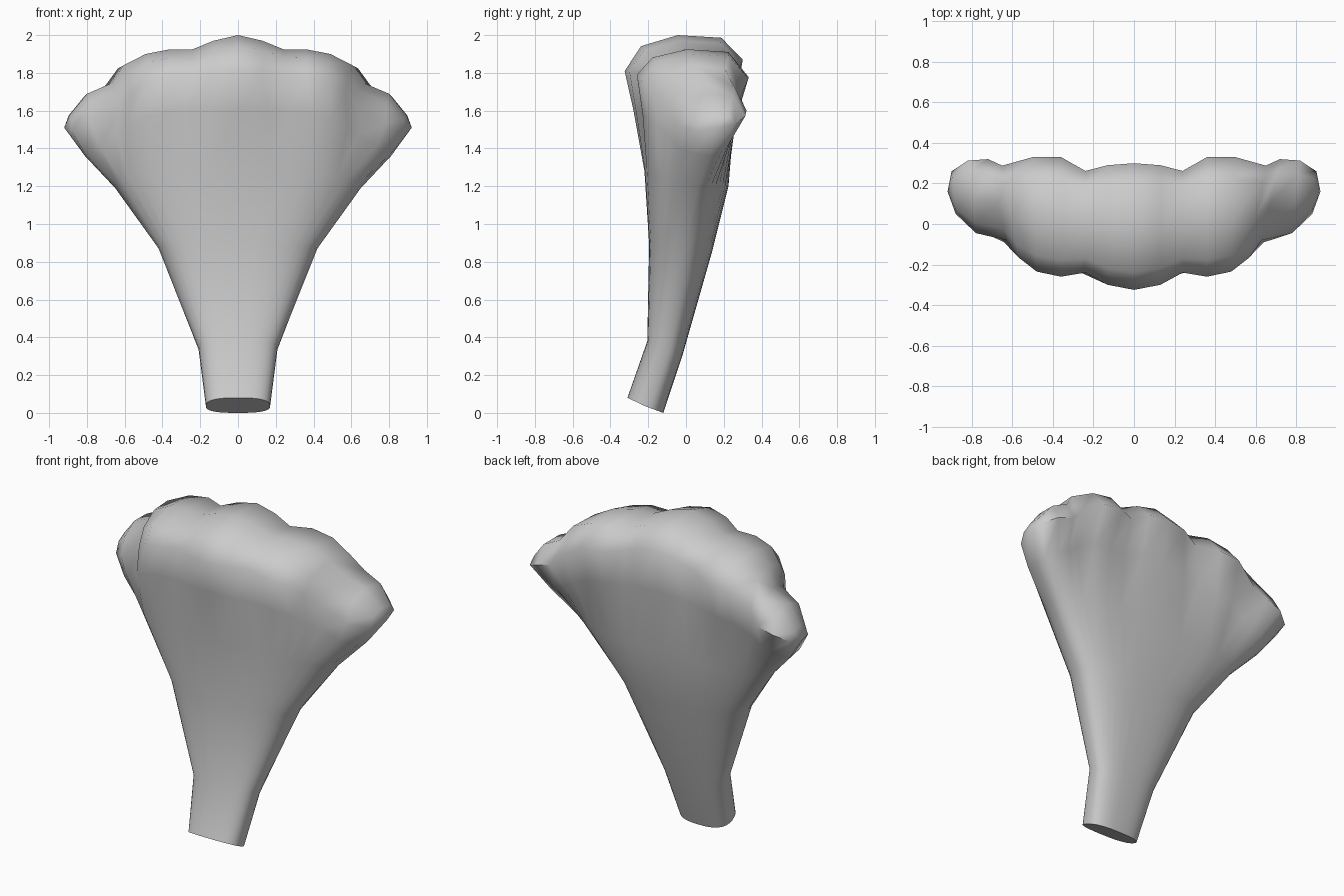
import bpy, bmesh
from math import sin, cos, pi, copysign
from mathutils import Vector

if "Cube" in bpy.data.objects:
    bpy.data.objects.remove(bpy.data.objects["Cube"])

# Lobed rim, right half, from the centre to the side tip: (x, y, z)
front_rim = [(0, -.325, 1.81), (.13, -.30, 1.81), (.24, -.24, 1.80), (.36, -.26, 1.79),
             (.48, -.235, 1.76), (.57, -.165, 1.70), (.63, -.08, 1.62), (.78, -.045, 1.53),
             (.88, .05, 1.49), (.92, .16, 1.51)]
back_rim = [(0, .30, 1.87), (.13, .29, 1.85), (.24, .262, 1.80), (.36, .33, 1.78),
            (.50, .33, 1.77), (.65, .288, 1.67), (.72, .32, 1.60), (.82, .313, 1.57),
            (.90, .26, 1.53)]
# Height of the crest above each pair of rim points
crest = [2.0, 1.97, 1.925, 1.925, 1.90, 1.84, 1.745, 1.69, 1.58]
N = len(front_rim) - 1


def whole_ring(front, back):
    """Closed ring from a mirrored right half."""
    right = [Vector(p) for p in front + back[::-1]]
    left = [Vector((-p.x, p.y, p.z)) for p in right[-2:0:-1]]
    return right + left


def stem_ring(a, yf, yb, ye, zf, zb, ze, e):
    """Rounded section: half width, then y and z at the front, back and side."""
    def pt(i, y, z):
        t = i / N * pi / 2
        c = max(cos(t), 0) ** e
        return (a * max(sin(t), 0) ** e, ye + (y - ye) * c, ze + (z - ze) * c)
    return whole_ring([pt(i, yf, zf) for i in range(N + 1)],
                      [pt(i, yb, zb) for i in range(N)])


rim = whole_ring(front_rim, back_rim)
under = stem_ring(.81, -.275, .255, .11, 1.57, 1.50, 1.38, .8)
neck = [u.lerp(Vector((r.x * .89, r.y * .87, r.z - .17)), .5) for u, r in zip(under, rim)]
for p in neck:
    if abs(p.x) > .78:
        p.x = copysign(.81, p.x)
        p.z = min(p.z, 1.38)

rings = [
    stem_ring(.17, -.31, -.12, -.215, .08, 0, .035, .75),
    stem_ring(.21, -.205, -.02, -.11, .38, .30, .345, .75),
    stem_ring(.42, -.195, .14, -.01, .89, .86, .87, .8),
    stem_ring(.65, -.22, .225, .06, 1.28, 1.20, 1.19, .8),
    neck,
    rim,
]

bm = bmesh.new()
loops = [[bm.verts.new(p) for p in r] for r in rings]
count = len(rim)
for lo, hi in zip(loops, loops[1:]):
    for i in range(count):
        j = (i + 1) % count
        bm.faces.new((lo[i], lo[j], hi[j], hi[i]))
bm.faces.new(loops[0][::-1])

# Rounded crest: each strip arches from the front rim over to the back rim
top = loops[-1]
strips = []
for k in range(-N + 1, N):
    i = abs(k)
    f, b = top[k % count], top[(2 * N - k) % count]
    row = [f]
    for s, lift in ((.14, .68), (.45, 1), (.82, .9)):
        p = f.co.lerp(b.co, s)
        p.z += (crest[i] - p.z) * lift
        row.append(bm.verts.new(p))
    strips.append(row + [b])
for r, s in zip(strips, strips[1:]):
    for i in range(4):
        bm.faces.new((r[i], s[i], s[i + 1], r[i + 1]))
# Close the side tips
for row, tip in ((strips[-1], top[N]), (strips[0], top[-N])):
    for i in range(4):
        bm.faces.new((row[i], tip, row[i + 1]))

bmesh.ops.recalc_face_normals(bm, faces=bm.faces)
mesh = bpy.data.meshes.new("fan_body")
bm.to_mesh(mesh)
bm.free()
body = bpy.data.objects.new("fan_body", mesh)
bpy.context.collection.objects.link(body)
bpy.context.view_layer.objects.active = body
body.select_set(True)
bpy.ops.object.shade_smooth_by_angle(angle=1.05)
